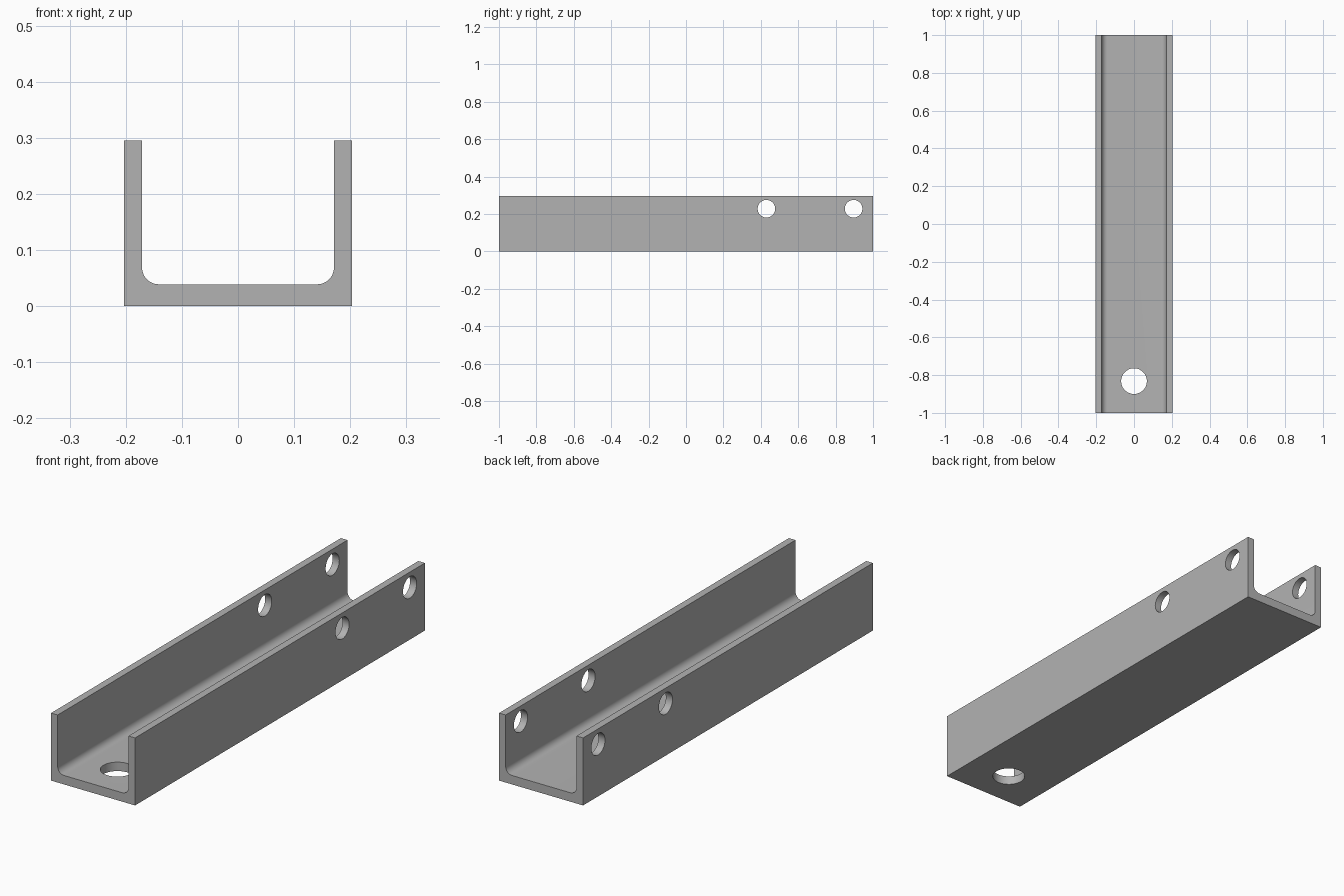
import bpy, bmesh, math
from mathutils import Matrix, Vector

default = bpy.data.objects.get("Cube")
if default:
    bpy.data.objects.remove(default, do_unlink=True)

HALF_W, HEIGHT, HALF_L = 0.203, 0.295, 1.0
INNER, FLOOR, FILLET = 0.171, 0.039, 0.03

# Plain grey metal
metal = bpy.data.materials.new("grey metal")
metal.use_nodes = True
grey = (0.45, 0.45, 0.45, 1)
metal.diffuse_color = grey
metal.node_tree.nodes["Principled BSDF"].inputs["Base Color"].default_value = grey


def make_object(name, bm):
    bmesh.ops.recalc_face_normals(bm, faces=bm.faces[:])
    mesh = bpy.data.meshes.new(name)
    bm.to_mesh(mesh)
    bm.free()
    mesh.materials.append(metal)
    obj = bpy.data.objects.new(name, mesh)
    bpy.context.collection.objects.link(obj)
    return obj


# U-shaped section with filleted inner corners, extruded along y
right_side = [(HALF_W, 0), (HALF_W, HEIGHT), (INNER, HEIGHT)]
for i in range(13):
    a = math.radians(90) * i / 12
    right_side.append((INNER - FILLET + FILLET * math.cos(a),
                       FLOOR + FILLET - FILLET * math.sin(a)))
section = right_side + [(-x, z) for x, z in reversed(right_side)]

bm = bmesh.new()
end = bm.faces.new([bm.verts.new((x, -HALF_L, z)) for x, z in section])
swept = bmesh.ops.extrude_face_region(bm, geom=[end])["geom"]
bmesh.ops.translate(bm, vec=(0, 2 * HALF_L, 0),
                    verts=[v for v in swept if isinstance(v, bmesh.types.BMVert)])
channel = make_object("channel", bm)


# Round holes: two through both walls, one through the floor
def drill(name, centre, radius, depth, axis):
    bm = bmesh.new()
    turn = Vector((0, 0, 1)).rotation_difference(Vector(axis)).to_matrix().to_4x4()
    bmesh.ops.create_cone(bm, cap_ends=True, segments=48, radius1=radius,
                          radius2=radius, depth=depth,
                          matrix=Matrix.Translation(centre) @ turn)
    cutter = make_object(name, bm)
    cutter.hide_render = True
    cut = channel.modifiers.new(name, "BOOLEAN")
    cut.operation = "DIFFERENCE"
    cut.solver = "EXACT"
    cut.object = cutter
    return cutter


cutters = [
    drill("wall_hole_middle", (0, 0.43, 0.228), 0.047, 0.6, (1, 0, 0)),
    drill("wall_hole_back", (0, 0.896, 0.228), 0.047, 0.6, (1, 0, 0)),
    drill("floor_hole", (0, -0.832, 0), 0.068, 0.2, (0, 0, 1)),
]

# Bake the cuts and remove the cutters
bpy.context.view_layer.update()
evaluated = channel.evaluated_get(bpy.context.evaluated_depsgraph_get())
channel.data = bpy.data.meshes.new_from_object(evaluated)
channel.modifiers.clear()
for cutter in cutters:
    bpy.data.objects.remove(cutter, do_unlink=True)

# Smooth fillets and hole walls, sharp edges elsewhere
bpy.ops.object.select_all(action="DESELECT")
channel.select_set(True)
bpy.context.view_layer.objects.active = channel
bpy.ops.object.shade_smooth_by_angle(angle=math.radians(30))
